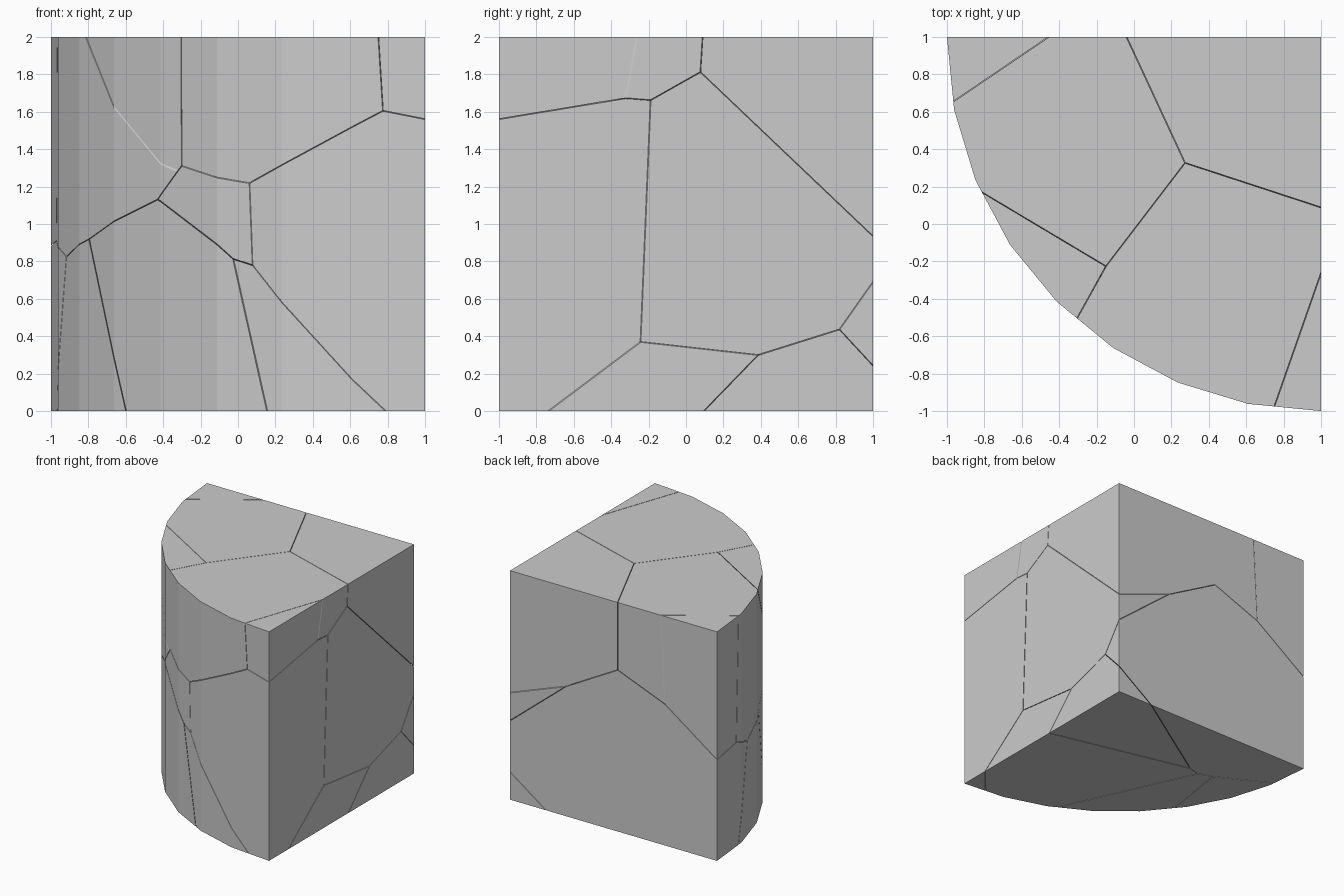
import bpy, bmesh, math
from mathutils import Vector

if "Cube" in bpy.data.objects:
    bpy.data.objects.remove(bpy.data.objects["Cube"])

# Quarter-round block, broken into cells by planes midway between seed points
RADIUS, HEIGHT, STEPS, GAP = 2.0, 2.0, 8, 0.002

SEEDS = {
    "top_back_left_shard": (-1.25, 1.07, 2.03),
    "top_left_shard": (-0.685, 0.236, 2.0),
    "top_back_right_shard": (0.96, 1.0, 2.0),
    "top_front_shard": (0.43, -0.617, 2.1),
    "top_front_left_shard": (-0.79, 0.06, 2.09),
    "top_front_corner_shard": (1.21, -0.89, 2.15),
    "front_right_shard": (1.0, -0.70, 1.0),
    "core_shard": (0.58, 0.02, 0.97),
    "base_back_shard": (-0.01, 1.04, 0.25),
    "base_middle_shard": (0.27, -0.07, 0.16),
    "base_right_shard": (0.388, 0.425, -0.32),
    "base_left_shard": (-0.76, -0.38, -0.04),
    "base_front_shard": (-0.50, -0.42, 0.03),
}


def quarter_block():
    """Quarter cylinder with its square corner at (1, 1)."""
    bm = bmesh.new()
    outline = [(1, 1)]
    for i in range(STEPS + 1):
        a = math.pi + math.pi / 2 * i / STEPS
        outline.append((1 + RADIUS * math.cos(a), 1 + RADIUS * math.sin(a)))
    base = bm.faces.new([bm.verts.new((x, y, 0)) for x, y in outline])
    ext = bmesh.ops.extrude_face_region(bm, geom=[base], use_keep_orig=True)
    top = [g for g in ext["geom"] if isinstance(g, bmesh.types.BMVert)]
    bmesh.ops.translate(bm, verts=top, vec=(0, 0, HEIGHT))
    bmesh.ops.recalc_face_normals(bm, faces=bm.faces[:])
    return bm


def cut(bm, point, normal):
    """Remove everything beyond the plane and close the cut."""
    res = bmesh.ops.bisect_plane(
        bm, geom=bm.verts[:] + bm.edges[:] + bm.faces[:], dist=1e-5,
        plane_co=point, plane_no=normal, clear_outer=True)
    rim = [e for e in res["geom_cut"]
           if isinstance(e, bmesh.types.BMEdge) and e.is_boundary]
    if len(rim) > 2:
        bmesh.ops.edgeloop_fill(bm, edges=rim)


# One object per shard
for name, seed in SEEDS.items():
    seed = Vector(seed)
    bm = quarter_block()
    for other_name, other in SEEDS.items():
        if other_name != name:
            direction = (Vector(other) - seed).normalized()
            middle = (Vector(other) + seed) / 2
            cut(bm, middle - direction * GAP, direction)
    bmesh.ops.recalc_face_normals(bm, faces=bm.faces[:])
    mesh = bpy.data.meshes.new(name)
    bm.to_mesh(mesh)
    bm.free()
    bpy.context.collection.objects.link(bpy.data.objects.new(name, mesh))
